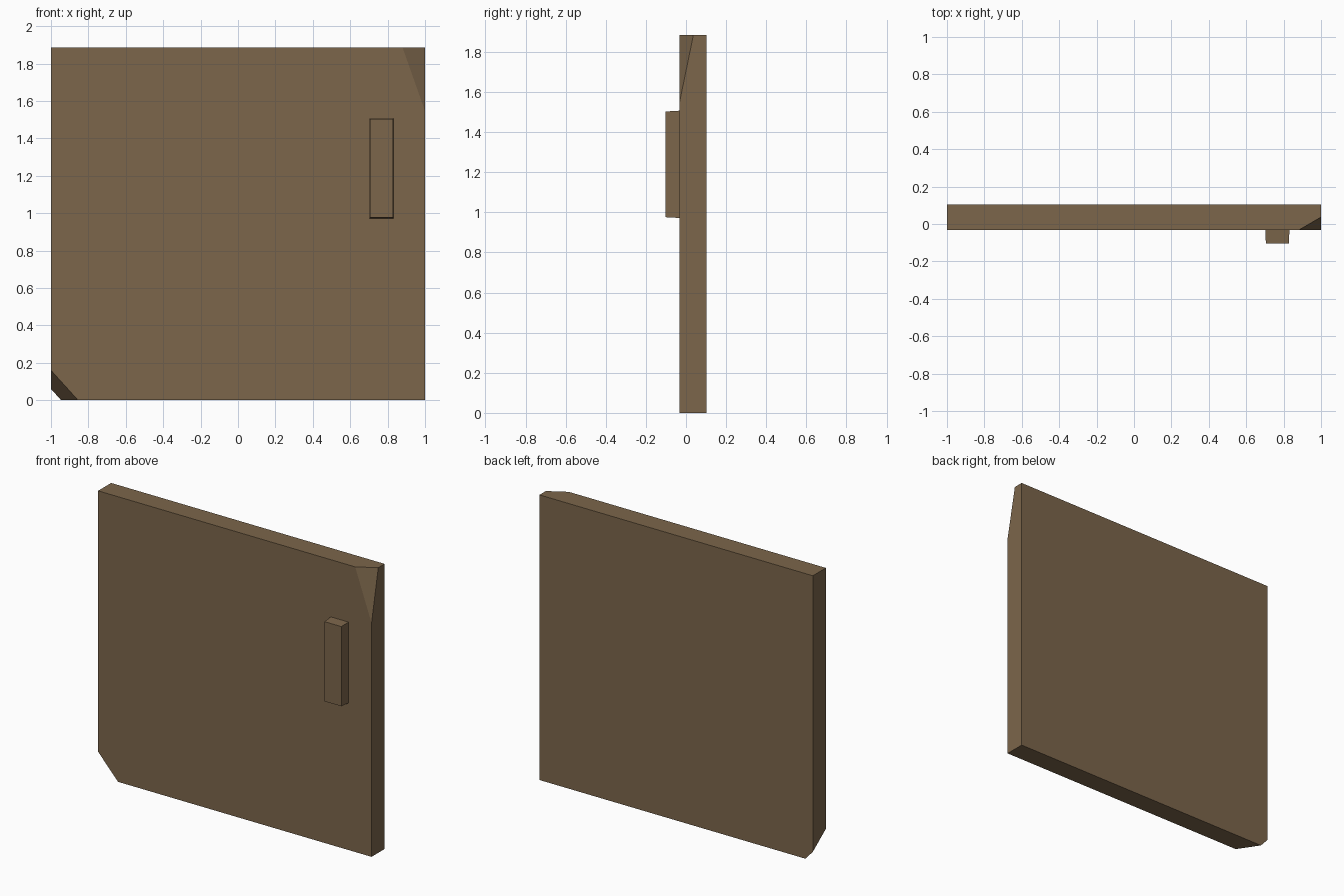
import bpy, bmesh
from mathutils import Vector

if "Cube" in bpy.data.objects:
    bpy.data.objects.remove(bpy.data.objects["Cube"])

wood = bpy.data.materials.new("brown wood")
wood.diffuse_color = (0.2, 0.132, 0.07, 1)
wood.use_nodes = True
wood.node_tree.nodes["Principled BSDF"].inputs["Base Color"].default_value = wood.diffuse_color

FRONT, BACK, TOP = -0.033, 0.103, 1.885


def box(bm, lo, hi):
    bmesh.ops.create_cube(bm, size=1)
    for v in bm.verts:
        v.co = Vector([lo[i] if v.co[i] < 0 else hi[i] for i in range(3)])


def chip(bm, a, b, c):
    """Slice off a corner along the plane through three points and cap it."""
    a, b, c = Vector(a), Vector(b), Vector(c)
    n = (b - a).cross(c - a).normalized()
    if n.dot(Vector((0, 0.03, TOP / 2)) - a) > 0:
        n = -n
    cut = bmesh.ops.bisect_plane(bm, geom=bm.verts[:] + bm.edges[:] + bm.faces[:],
                                 plane_co=a, plane_no=n, clear_outer=True)
    edges = [e for e in cut["geom_cut"] if isinstance(e, bmesh.types.BMEdge)]
    bmesh.ops.contextual_create(bm, geom=edges)


def finish(bm, name):
    bmesh.ops.recalc_face_normals(bm, faces=bm.faces[:])
    mesh = bpy.data.meshes.new(name)
    bm.to_mesh(mesh)
    bm.free()
    mesh.materials.append(wood)
    bpy.context.collection.objects.link(bpy.data.objects.new(name, mesh))


# Door slab with two chipped corners
bm = bmesh.new()
box(bm, (-1, FRONT, 0), (1, BACK, TOP))
chip(bm, (0.88, FRONT, TOP), (1, FRONT, 1.545), (1, 0.037, TOP))
chip(bm, (-1, FRONT, 0.16), (-0.855, FRONT, 0), (-1, BACK, 0.06))
finish(bm, "door_panel")

# Handle block, tapering slightly towards the front
bm = bmesh.new()
box(bm, (0.702, -0.103, 0.972), (0.831, FRONT, 1.507))
for v in bm.verts:
    if v.co.y < -0.1:
        v.co.x += 0.003 if v.co.x < 0.76 else -0.003
        v.co.z += 0.004 if v.co.z < 1.2 else -0.004
finish(bm, "handle")
